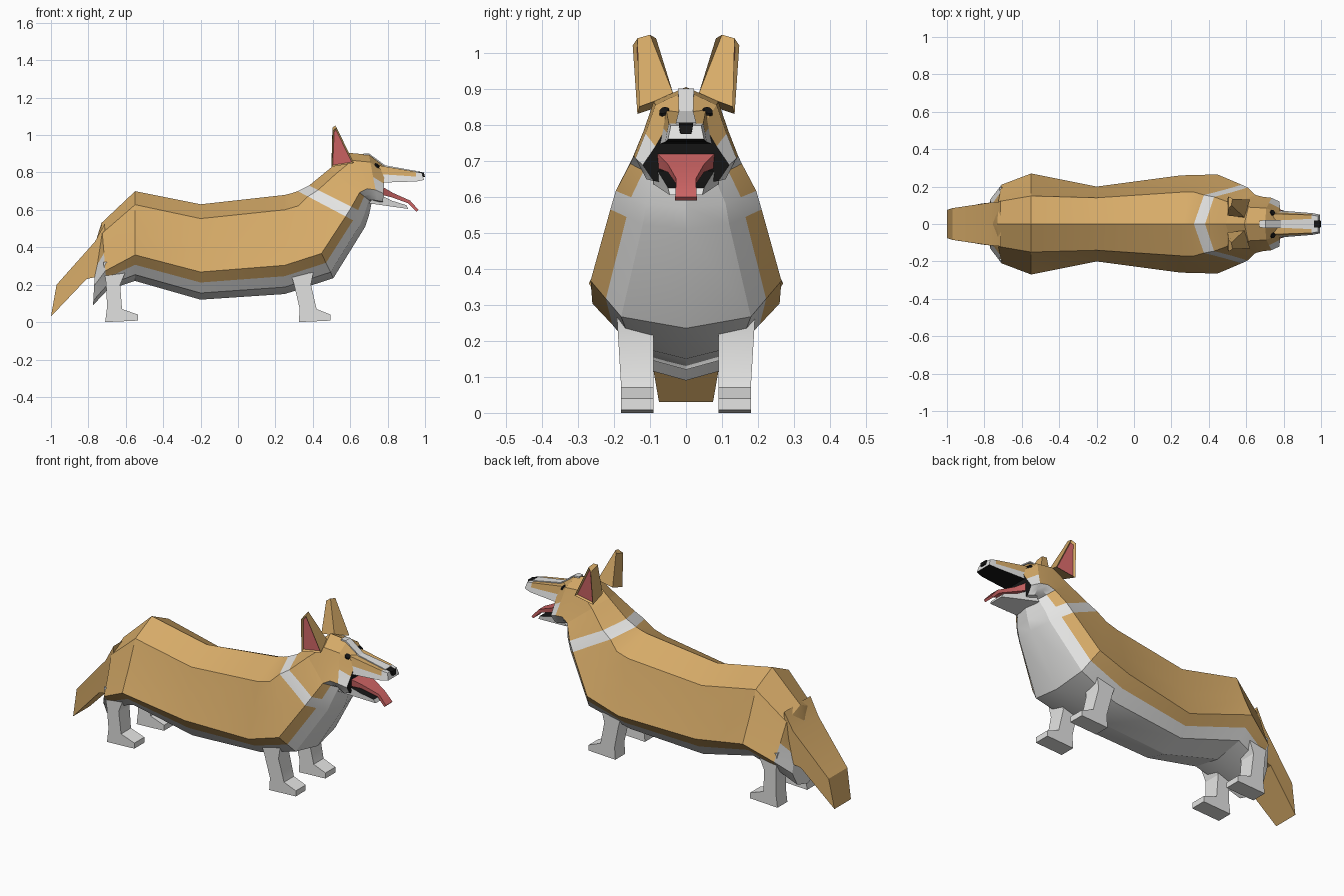
import bpy, bmesh, math
from mathutils import Vector
from mathutils.bvhtree import BVHTree

if "Cube" in bpy.data.objects:
    bpy.data.objects.remove(bpy.data.objects["Cube"])

COLOURS = {"tan_fur": (0.68, 0.41, 0.14), "white_fur": (0.78, 0.78, 0.77),
           "pink": (0.62, 0.13, 0.13), "black": (0.008, 0.008, 0.008)}
MATS = []
for mat_name, rgb in COLOURS.items():
    m = bpy.data.materials.new(mat_name)
    m.diffuse_color = (*rgb, 1)
    m.use_nodes = True
    m.node_tree.nodes["Principled BSDF"].inputs["Base Color"].default_value = m.diffuse_color
    MATS.append(m)
TAN, WHITE, PINK, BLACK = range(4)


def finish(name, bm):
    bmesh.ops.recalc_face_normals(bm, faces=bm.faces[:])
    me = bpy.data.meshes.new(name)
    bm.to_mesh(me)
    bm.free()
    for m in MATS:
        me.materials.append(m)
    ob = bpy.data.objects.new(name, me)
    bpy.context.collection.objects.link(ob)
    bpy.ops.object.select_all(action='DESELECT')
    ob.select_set(True)
    bpy.context.view_layer.objects.active = ob
    bpy.ops.object.shade_smooth_by_angle(angle=math.radians(25))
    return ob


def loft(name, halves, colour, caps=(TAN, TAN)):
    """Skin mirrored half sections; colour(segment, level) picks the material."""
    bm = bmesh.new()
    rings, levels = [], []
    for half in halves:
        pts = [(p, i) for i, p in enumerate(half)]
        pts += [((p[0], -p[1], p[2]), i) for p, i in reversed(pts) if p[1] > 0]
        rings.append([bm.verts.new(p) for p, i in pts])
        levels = [i for p, i in pts]
    n = len(levels)
    for s in range(len(rings) - 1):
        a, b = rings[s], rings[s + 1]
        for j in range(n):
            k = (j + 1) % n
            f = bm.faces.new((a[j], a[k], b[k], b[j]))
            f.material_index = colour(s, (levels[j] + levels[k]) / 2)
    for ring, c in zip((rings[0], rings[-1]), caps):
        bm.faces.new(ring).material_index = c
    return finish(name, bm)


def section(xt, zt, xb, zb, crease, side, low):
    """Rounded body section from a top point to a bottom point."""
    fr = (0, .15, .45, .71, .82, .93, 1)
    ws = (0, crease, (crease + side) / 2, side, (side + low) / 2, low, 0)
    return [(xt + (xb - xt) * f, w, zt + (zb - zt) * f) for f, w in zip(fr, ws)]


def box(xt, zt, xb, zb, wt, wb):
    """Four-sided section with a line halfway up the sides."""
    return [(xt, wt, zt), ((xt + xb) / 2, (wt + wb) / 2, (zt + zb) / 2), (xb, wb, zb)]


# Body: rump, back, chest and collar band
def body_colour(s, lv):
    if s == 6 or (s == 0 and lv > 2):
        return WHITE
    return WHITE if lv > 4 else TAN


loft("body", [section(*r) for r in (
    (-.755, .45, -.775, .09, .07, .13, .09),
    (-.73, .53, -.70, .17, .12, .21, .15),
    (-.55, .70, -.55, .22, .15, .27, .17),
    (-.20, .63, -.20, .12, .14, .20, .13),
    (.25, .68, .25, .15, .17, .26, .15),
    (.29, .69, .51, .235, .17, .265, .18),
    (.32, .70, .68, .51, .155, .21, .12),
    (.38, .73, .70, .57, .145, .195, .11),
    (.49, .82, .715, .64, .11, .155, .08))], body_colour, (WHITE, TAN))

# Head, open at the front as a dark mouth
head = loft("head", [section(*r) for r in (
    (.49, .82, .715, .64, .11, .155, .08),
    (.59, .905, .73, .635, .09, .145, .10),
    (.70, .895, .75, .63, .085, .14, .11),
    (.785, .83, .775, .63, .05, .12, .09))],
    lambda s, lv: WHITE if lv > (2 if s == 2 else 3) else TAN, (TAN, BLACK))

# Muzzle, nose, lower jaw, tongue
loft("muzzle", [box(*r) for r in (
    (.74, .84, .74, .745, .055, .075),
    (.95, .804, .955, .752, .048, .058),
    (.983, .798, .994, .76, .042, .05))],
    lambda s, lv: BLACK if lv == 2 else WHITE if s == 1 or lv > 1 else TAN, (BLACK, WHITE))
loft("nose", [box(.962, .806, .965, .78, .02, .02), box(.994, .799, 1.0, .775, .02, .014)],
     lambda s, lv: BLACK, (BLACK, BLACK))
loft("lower_jaw", [box(.74, .69, .70, .635, .09, .09), box(.82, .65, .82, .618, .065, .065),
                   box(.90, .625, .91, .605, .05, .045)],
     lambda s, lv: BLACK if lv == 0 else WHITE, (WHITE, WHITE))
loft("tongue", [box(.77, .725, .77, .68, .085, .08), box(.83, .69, .82, .668, .05, .05),
                box(.92, .65, .91, .635, .027, .027), box(.965, .60, .955, .59, .03, .03)],
     lambda s, lv: PINK, (PINK, PINK))

# White blaze down the forehead and muzzle
loft("blaze", [box(x, z + .004, x, z - .004, w, w) for x, z, w in
               ((.67, .897, .018), (.702, .897, .022), (.787, .834, .02), (.96, .803, .028))],
     lambda s, lv: WHITE, (WHITE, WHITE))

# Eyes laid on the face surface
bm = bmesh.new()
bm.from_mesh(head.data)
tree = BVHTree.FromBMesh(bm)
bm.free()
for side, label in ((1, "left"), (-1, "right")):
    hit, nrm, _, _ = tree.ray_cast(Vector((2, side * .06, .836)), Vector((-1, 0, 0)))
    bm = bmesh.new()
    bmesh.ops.create_cone(bm, cap_ends=True, segments=8, radius1=.017, radius2=.014, depth=.008)
    for f in bm.faces:
        f.material_index = BLACK
    mat = nrm.to_track_quat('Z', 'Y').to_matrix().to_4x4()
    mat.translation = hit + nrm * .002
    bm.transform(mat)
    finish(label + "_eye", bm)

# Ears with a pink recess on the outward face
EAR_BASE = ((.50, .135, .83), (.62, .13, .85), (.59, .035, .885), (.50, .045, .86))
EAR_TIP = ((.505, .148, 1.02), (.527, .135, 1.04), (.52, .10, 1.05), (.505, .083, 1.04))
for side, label in ((1, "left"), (-1, "right")):
    bm = bmesh.new()
    lo, hi = ([bm.verts.new((x, y * side, z)) for x, y, z in r] for r in (EAR_BASE, EAR_TIP))
    sides = [bm.faces.new((lo[i], lo[(i + 1) % 4], hi[(i + 1) % 4], hi[i])) for i in range(4)]
    bm.faces.new(lo)
    bm.faces.new(hi)
    bmesh.ops.recalc_face_normals(bm, faces=bm.faces[:])
    bmesh.ops.inset_region(bm, faces=[sides[0]], thickness=.012, depth=-.01)
    sides[0].material_index = PINK
    finish(label + "_ear", bm)

# Tail
loft("tail", [box(-.71, .53, -.72, .25, .12, .12), box(-.765, .43, -.81, .23, .115, .11),
              box(-.97, .20, -1.0, .03, .085, .075)], lambda s, lv: TAN)

# Legs: side profile swept across the width
FRONT = ((.27, .30), (.41, .30), (.39, .20), (.42, .07), (.495, .04), (.495, .008),
         (.325, 0), (.33, .07), (.30, .20))
HIND = ((-.72, .32), (-.58, .32), (-.63, .20), (-.62, .07), (-.535, .04), (-.535, .008),
        (-.71, 0), (-.70, .08), (-.705, .20))
for part, profile in (("front", FRONT), ("hind", HIND)):
    for side, label in ((1, "left"), (-1, "right")):
        bm = bmesh.new()
        inner = [bm.verts.new((x, side * .09, z)) for x, z in profile]
        outer = [bm.verts.new((x, side * (.18 + .06 * max(z - .07, 0)), z)) for x, z in profile]
        n = len(profile)
        for i in range(n):
            k = (i + 1) % n
            bm.faces.new((inner[i], inner[k], outer[k], outer[i]))
        bm.faces.new(inner)
        bm.faces.new(outer)
        for f in bm.faces:
            f.material_index = WHITE
        finish(f"{label}_{part}_leg", bm)
